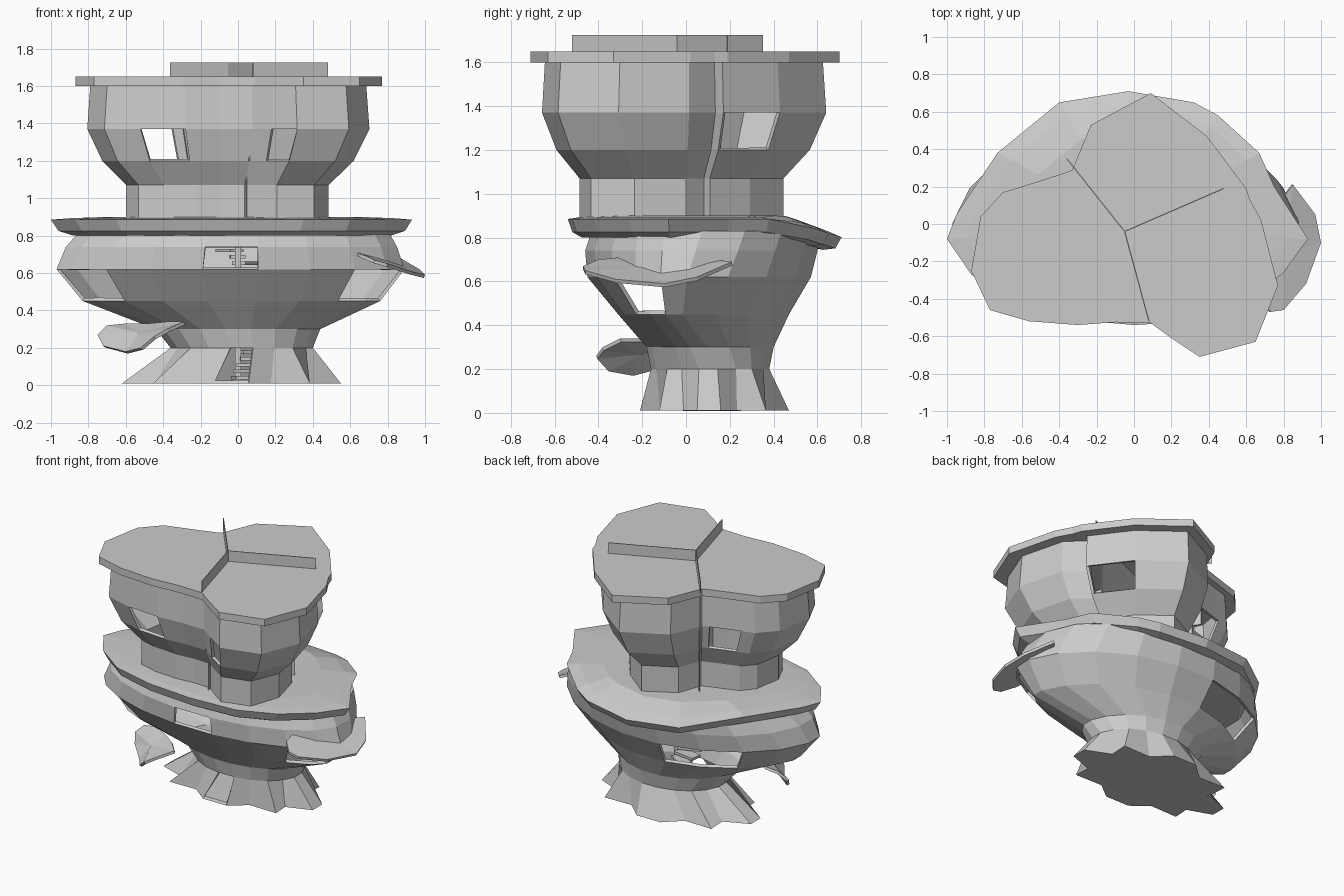
import bpy, bmesh
from math import sin, cos, radians, hypot, atan2
from mathutils import Vector, Matrix

if "Cube" in bpy.data.objects:
    bpy.data.objects.remove(bpy.data.objects["Cube"])


def make(name, bm, thick=0):
    me = bpy.data.meshes.new(name)
    bm.to_mesh(me)
    bm.free()
    ob = bpy.data.objects.new(name, me)
    bpy.context.collection.objects.link(ob)
    if thick:
        m = ob.modifiers.new("wall", "SOLIDIFY")
        m.thickness = thick
        m.offset = -1
    return ob


def loft(name, rings, holes=(), cap_low=False, cap_top=False, thick=0):
    """Skin rings of points upward; holes are (level, segment) openings."""
    bm = bmesh.new()
    vs = [[bm.verts.new(p) for p in r] for r in rings]
    n = len(rings[0])
    for k in range(len(vs) - 1):
        for i in range(n):
            if (k, i) not in holes:
                j = (i + 1) % n
                bm.faces.new((vs[k][i], vs[k][j], vs[k + 1][j], vs[k + 1][i]))
    if cap_low:
        bm.faces.new(vs[0][::-1])
    if cap_top:
        bm.faces.new(vs[-1])
    return make(name, bm, thick)


def box(name, loc, size, angle=0):
    bm = bmesh.new()
    bmesh.ops.create_cube(bm, size=1, matrix=Matrix.Translation(loc)
                          @ Matrix.Rotation(angle, 4, 'Z') @ Matrix.Diagonal((*size, 1)))
    return make(name, bm)


# Three-lobed plan shared by the roof and the upper tower
plan = [(.09, -.53), (.20, -.61), (.35, -.71), (.65, -.63), (.77, -.33), (.68, .02),
        (.62, .13), (.60, .19), (.39, .47), (.09, .70), (-.23, .53), (-.33, .29),
        (-.38, .27), (-.60, .20), (-.70, .17), (-.82, .04), (-.87, -.25),
        (-.77, -.46), (-.56, -.52), (-.30, -.54), (-.10, -.525)]
CX, CY = -.07, -.05

# Roof slab
loft("roof", [[(x, y, z) for x, y in plan] for z in (1.6, 1.65)],
     cap_low=True, cap_top=True)

# Tower walls with four windows
wall = list(plan)
wall[6] = (.54, .15)
levels = [(.87, .66), (1.07, .66), (1.2, .82), (1.37, .92), (1.6, .90)]
loft("tower_wall", [[(CX + (x - CX) * s, CY + (y - CY) * s, z) for x, y in wall]
                    for z, s in levels],
     holes={(2, 1), (2, 7), (2, 12), (2, 18)}, thick=.02)

# Dividing fins: partitions inside the walls, full-length bars above the roof
for ex, ey in ((.08, -.52), (-.36, .35), (.48, .19)):
    dx, dy = ex + .05, ey + .04
    for z0, z1, f in ((.89, 1.2, .74), (1.2, 1.6, .86), (1.65, 1.725, 1)):
        box("divider_fin", (-.05 + dx * f / 2, -.04 + dy * f / 2, (z0 + z1) / 2),
            (hypot(dx, dy) * f, .006, z1 - z0), atan2(dy, dx))

# Wide deck, drooping at the back
deck = [(.93, -.08), (.75, .20), (.67, .38), (.45, .58), (.32, .65), (-.03, .71),
        (-.40, .65), (-.73, .38), (-.95, .05), (-1, -.08), (-.87, -.27), (-.65, -.43),
        (-.35, -.51), (0, -.54), (.35, -.52), (.60, -.42), (.80, -.26)]


def deck_ring(s, z):
    return [(x * s, y * s, z - .32 * max(0, y * s - .45)) for x, y in deck]


loft("deck", [deck_ring(.88, .80), deck_ring(.96, .825), deck_ring(1, .885),
              deck_ring(.9, .893), deck_ring(.7, .90)], cap_low=True, cap_top=True)


# Bowl-shaped body on flared root foot; a higher power pinches the sides
N = 20


def body_ring(z, x0, x1, y0, y1, cy, power=1.0, star=1.0):
    pts = []
    cx = (x0 + x1) / 2
    for i in range(N):
        a = radians(9 + 18 * i)
        s = star if i % 5 in (1, 3) else 1
        c, t = cos(a) / cos(radians(9)), sin(a) / cos(radians(9))
        p = abs(t) ** power
        x = cx + (x1 - cx) * c * s
        y = cy + ((y1 - cy) * p if t > 0 else (y0 - cy) * p) * s
        pts.append((x, y, z))
    return pts


rings = [body_ring(.01, -.62, .55, -.21, .47, .10, 1, .78),
         body_ring(.20, -.36, .40, -.16, .38, .10),
         body_ring(.30, -.44, .44, -.18, .40, .05, 1.1),
         body_ring(.45, -.83, .76, -.31, .47, -.07, 1.25),
         body_ring(.62, -.97, .89, -.45, .57, -.07, 1.15),
         body_ring(.74, -.92, .85, -.46, .60, -.05, 1.05),
         body_ring(.83, -.84, .80, -.43, .62, -.03)]
FRONT = 14
holes = {(0, FRONT), (4, FRONT)}                    # door and front window
holes |= {(3, i) for i in (18, 17, 10, 11)}         # side windows
holes |= {(3, i) for i in (5, 6)}                   # back window
loft("bowl_body", rings, holes, cap_low=True, thick=.02)

# Spiral stair around a central post
box("stair_post", (0, .1, .41), (.03, .03, .80))
for i in range(22):
    a = radians(-80 + 28 * i)
    box("stair_step", (.09 * cos(a), .1 + .09 * sin(a), .04 + .034 * i),
        (.16, .08, .018), a)


# Leaf-shaped awnings on the sides
def leaf(name, pts):
    bm = bmesh.new()
    mid = sum((Vector(p) for p in pts), Vector()) / len(pts)
    c = bm.verts.new(mid)
    vs = [bm.verts.new(p) for p in pts]
    for i in range(len(vs)):
        bm.faces.new((vs[i - 1], vs[i], c))
    bmesh.ops.recalc_face_normals(bm, faces=bm.faces)
    return make(name, bm, .018)


leaf("right_awning", [(.62, -.20, .72), (.66, -.40, .70), (.73, -.47, .67), (.80, -.46, .65),
                      (.92, -.32, .61), (1.0, -.10, .59), (.97, .05, .62),
                      (.85, .21, .69), (.78, .12, .70), (.68, -.02, .72)])
leaf("left_awning", [(-.29, -.30, .34), (-.38, -.38, .30), (-.45, -.41, .26),
                     (-.52, -.36, .20), (-.60, -.25, .18), (-.72, -.13, .21),
                     (-.75, -.08, .27), (-.70, -.05, .32), (-.60, -.05, .33),
                     (-.48, -.12, .33), (-.38, -.20, .34)])
